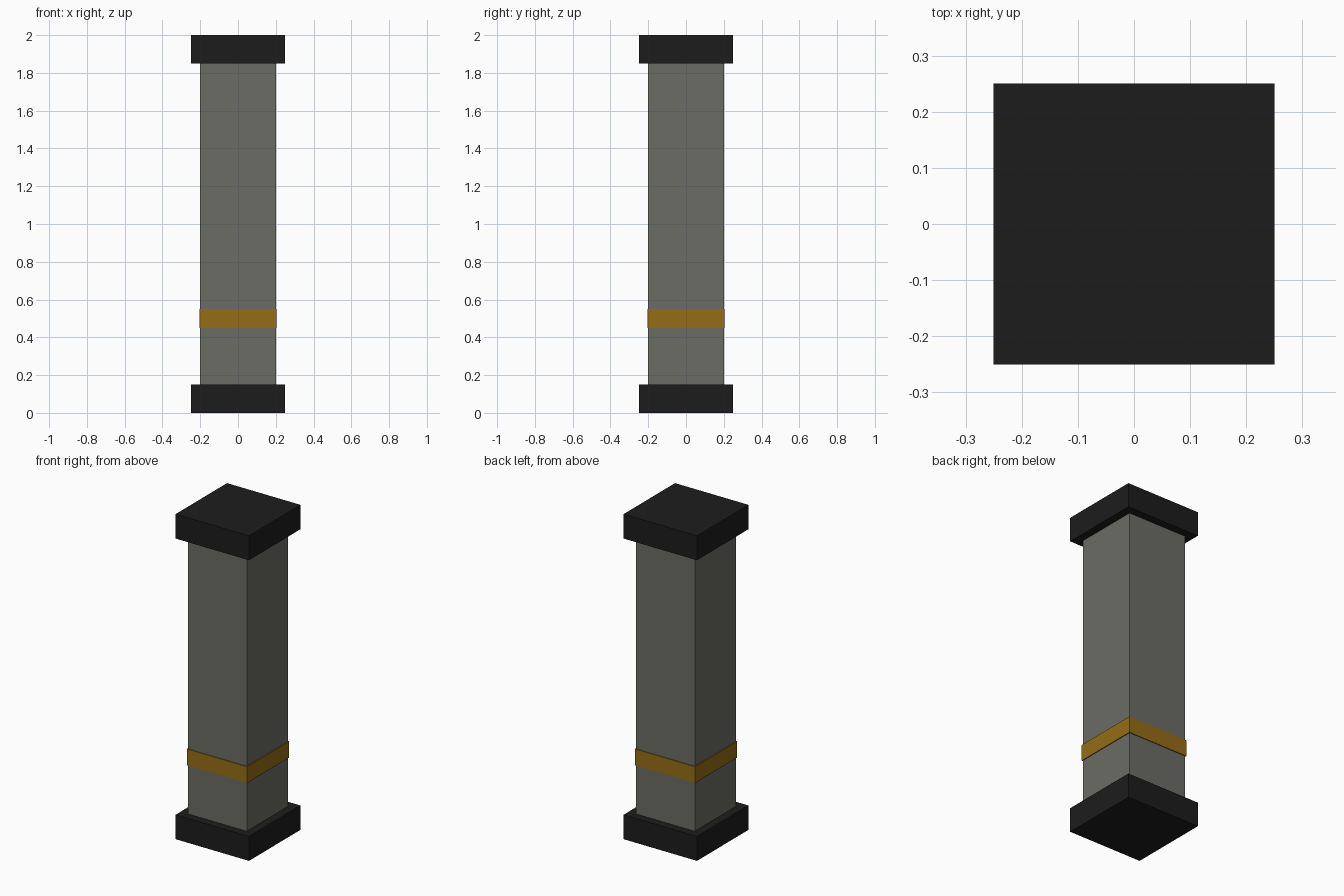
import bpy

if "Cube" in bpy.data.objects:
    bpy.data.objects.remove(bpy.data.objects["Cube"])


def material(name, color):
    mat = bpy.data.materials.new(name)
    mat.diffuse_color = (*color, 1.0)
    mat.use_nodes = True
    mat.node_tree.nodes["Principled BSDF"].inputs["Base Color"].default_value = mat.diffuse_color
    return mat


def box(name, width, z_min, z_max, mat):
    bpy.ops.mesh.primitive_cube_add(size=1, location=(0, 0, (z_min + z_max) / 2))
    obj = bpy.context.object
    obj.name = name
    obj.scale = (width, width, z_max - z_min)
    bpy.ops.object.transform_apply(location=False, rotation=False, scale=True)
    obj.data.materials.append(mat)
    return obj


stone = material("stone_grey", (0.15, 0.15, 0.13))
dark = material("dark_trim", (0.012, 0.012, 0.012))
gold = material("gold_band", (0.30, 0.15, 0.008))

# Square shaft, its ends set inside the base and the cap
box("shaft", 0.40, 0.05, 1.95, stone)

# Base and cap blocks
box("base", 0.50, 0.0, 0.15, dark)
box("cap", 0.50, 1.85, 2.0, dark)

# Thin raised band around the shaft
box("band", 0.41, 0.45, 0.55, gold)
